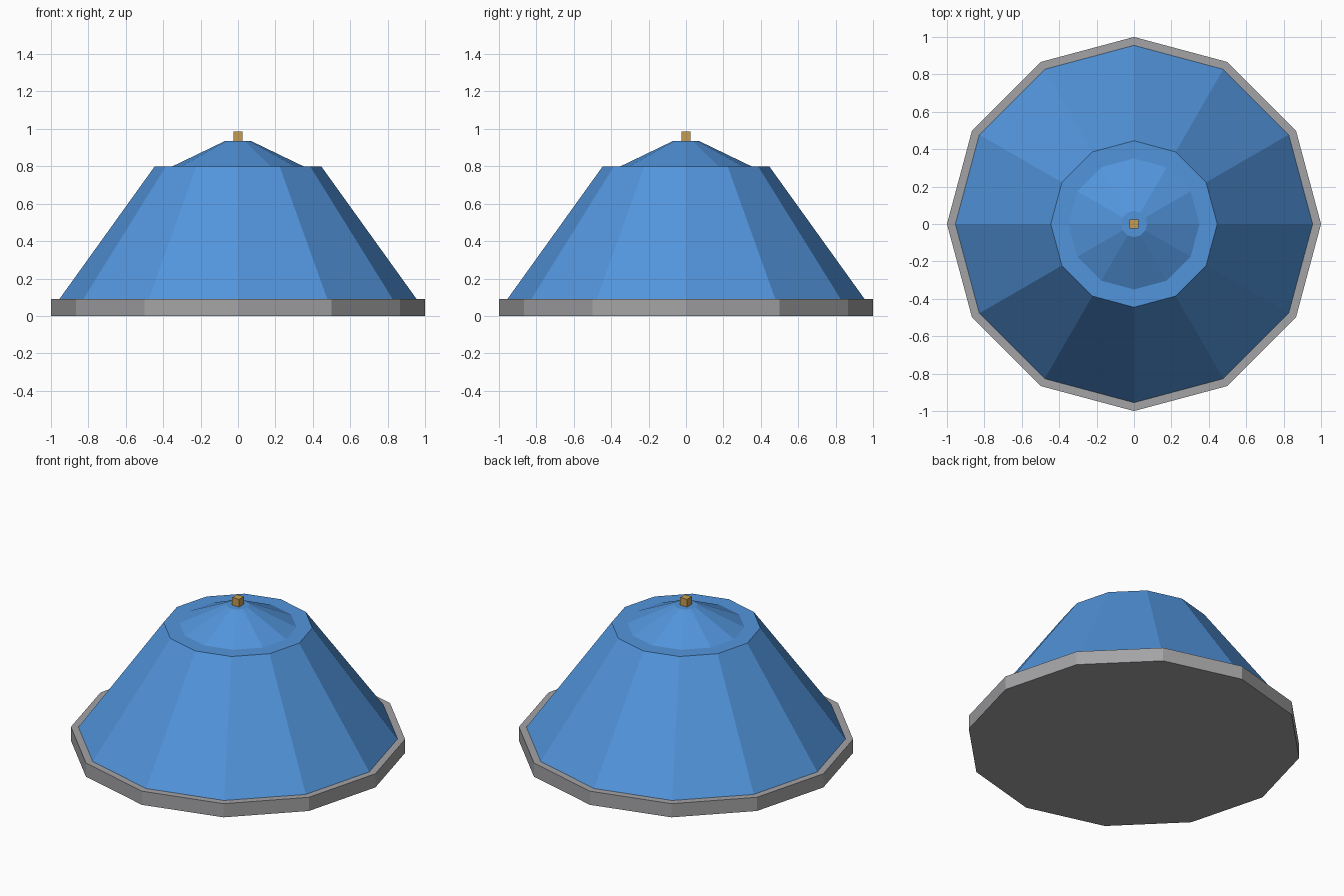
import bpy, bmesh
from mathutils import Matrix

if "Cube" in bpy.data.objects:
    bpy.data.objects.remove(bpy.data.objects["Cube"])

SIDES = 12


def material(name, rgb):
    m = bpy.data.materials.new(name)
    m.diffuse_color = (*rgb, 1.0)
    m.use_nodes = True
    m.node_tree.nodes["Principled BSDF"].inputs["Base Color"].default_value = m.diffuse_color
    return m


blue = material("blue", (0.085, 0.30, 0.72))
grey = material("grey", (0.37, 0.37, 0.38))
gold = material("gold", (0.57, 0.33, 0.08))


def add_object(name, bm, mat):
    mesh = bpy.data.meshes.new(name)
    bm.to_mesh(mesh)
    bm.free()
    mesh.materials.append(mat)
    obj = bpy.data.objects.new(name, mesh)
    bpy.context.collection.objects.link(obj)
    return obj


def frustum(name, r_bottom, r_top, z0, z1, mat):
    """Flat-faced twelve-sided frustum between two heights."""
    bm = bmesh.new()
    bmesh.ops.create_cone(bm, cap_ends=True, segments=SIDES,
                          radius1=r_bottom, radius2=r_top, depth=z1 - z0,
                          matrix=Matrix.Translation((0, 0, (z0 + z1) / 2)))
    return add_object(name, bm, mat)


# Base slab, sloping body and shallow cap
frustum("base_slab", 1.0, 1.0, 0.0, 0.09, grey)
frustum("sloped_body", 0.955, 0.445, 0.09, 0.80, blue)
frustum("shallow_cap", 0.35, 0.07, 0.80, 0.935, blue)

# Small cube on the tip
bm = bmesh.new()
bmesh.ops.create_cube(bm, size=0.05, matrix=Matrix.Translation((0, 0, 0.96)))
add_object("top_cube", bm, gold)
